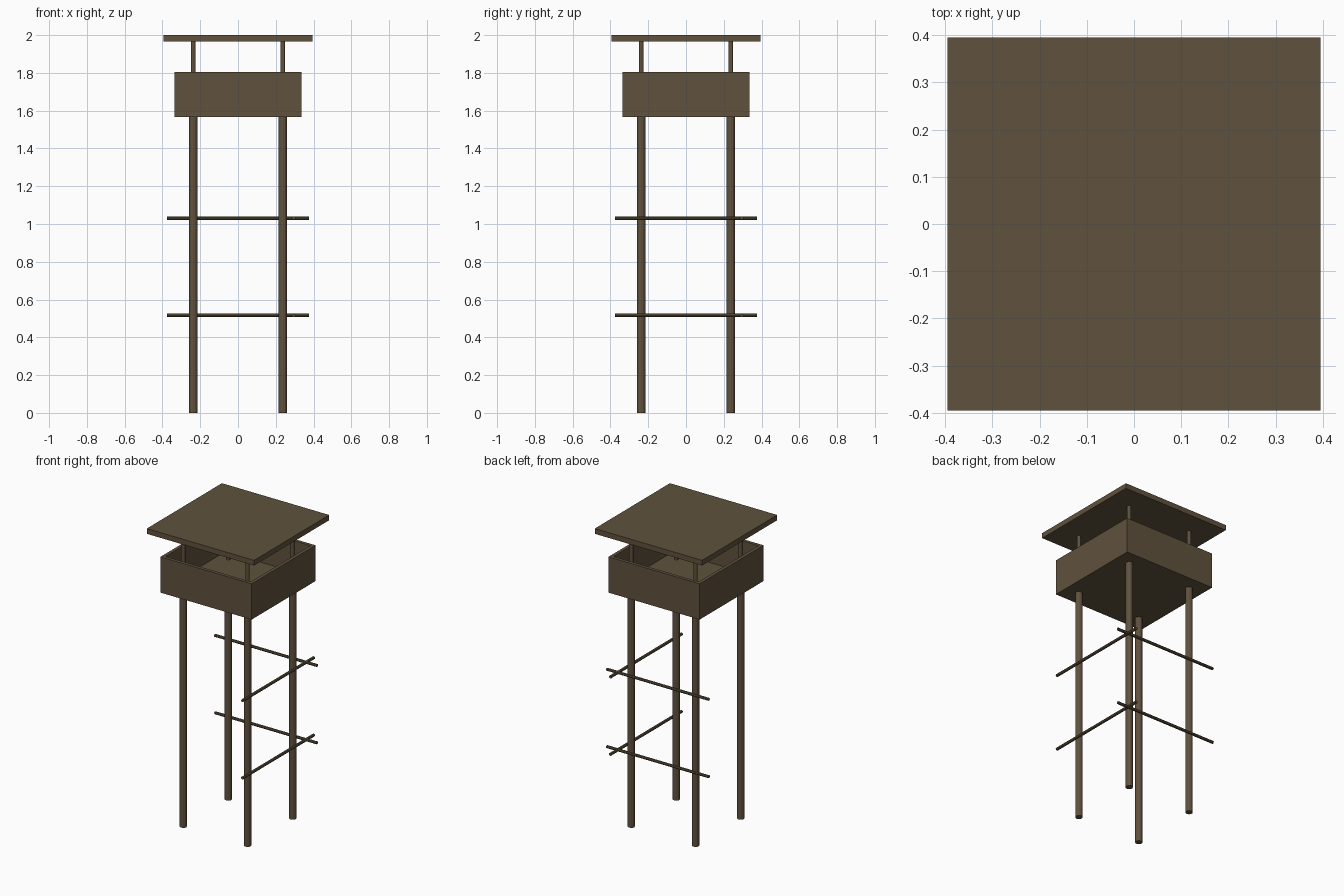
import bpy, math

if "Cube" in bpy.data.objects:
    bpy.data.objects.remove(bpy.data.objects["Cube"])

wood = bpy.data.materials.new("dark brown wood")
wood.diffuse_color = (0.115, 0.084, 0.048, 1)
wood.use_nodes = True
wood.node_tree.nodes["Principled BSDF"].inputs["Base Color"].default_value = wood.diffuse_color


def box(name, x0, x1, y0, y1, z0, z1):
    bpy.ops.mesh.primitive_cube_add(size=1, location=((x0 + x1) / 2, (y0 + y1) / 2, (z0 + z1) / 2))
    o = bpy.context.object
    o.name = name
    o.scale = (x1 - x0, y1 - y0, z1 - z0)
    bpy.ops.object.transform_apply(location=False, rotation=False, scale=True)
    o.data.materials.append(wood)
    return o


def rod(name, centre, radius, length, rot=(0, 0, 0), sides=8):
    bpy.ops.mesh.primitive_cylinder_add(vertices=sides, radius=radius, depth=length,
                                        location=centre, rotation=rot)
    o = bpy.context.object
    o.name = name
    o.data.materials.append(wood)
    return o


# Roof slab
box("roof", -0.395, 0.395, -0.395, 0.395, 1.965, 2.0)

# Lookout box: floor and four thin walls
W, T, Z0, ZF, Z1 = 0.336, 0.022, 1.567, 1.597, 1.805
I = W - T
box("platform_floor", -W, W, -W, W, Z0, ZF)
box("front_wall", -W, W, -W, -I, ZF, Z1)
box("back_wall", -W, W, I, W, ZF, Z1)
box("left_wall", -W, -I, -I, I, ZF, Z1)
box("right_wall", I, W, -I, I, ZF, Z1)

# Thick legs below, thin roof posts above
P = 0.237
for sx, xn in ((-1, "left"), (1, "right")):
    for sy, yn in ((-1, "front"), (1, "back")):
        rod(f"{yn}_{xn}_leg", (sx * P, sy * P, Z0 / 2), 0.0225, Z0, sides=12)
        rod(f"{yn}_{xn}_roof_post", (sx * P, sy * P, (ZF + 1.965) / 2), 0.0125, 1.965 - ZF, sides=12)

# Cross rails on the back and right sides, at two heights
R = 0.295
for z, level in ((0.516, "lower"), (1.031, "upper")):
    rod(f"{level}_back_rail", (0, R, z), 0.0095, 0.752, (0, math.pi / 2, 0))
    rod(f"{level}_right_rail", (R, 0, z), 0.0095, 0.752, (math.pi / 2, 0, 0))
